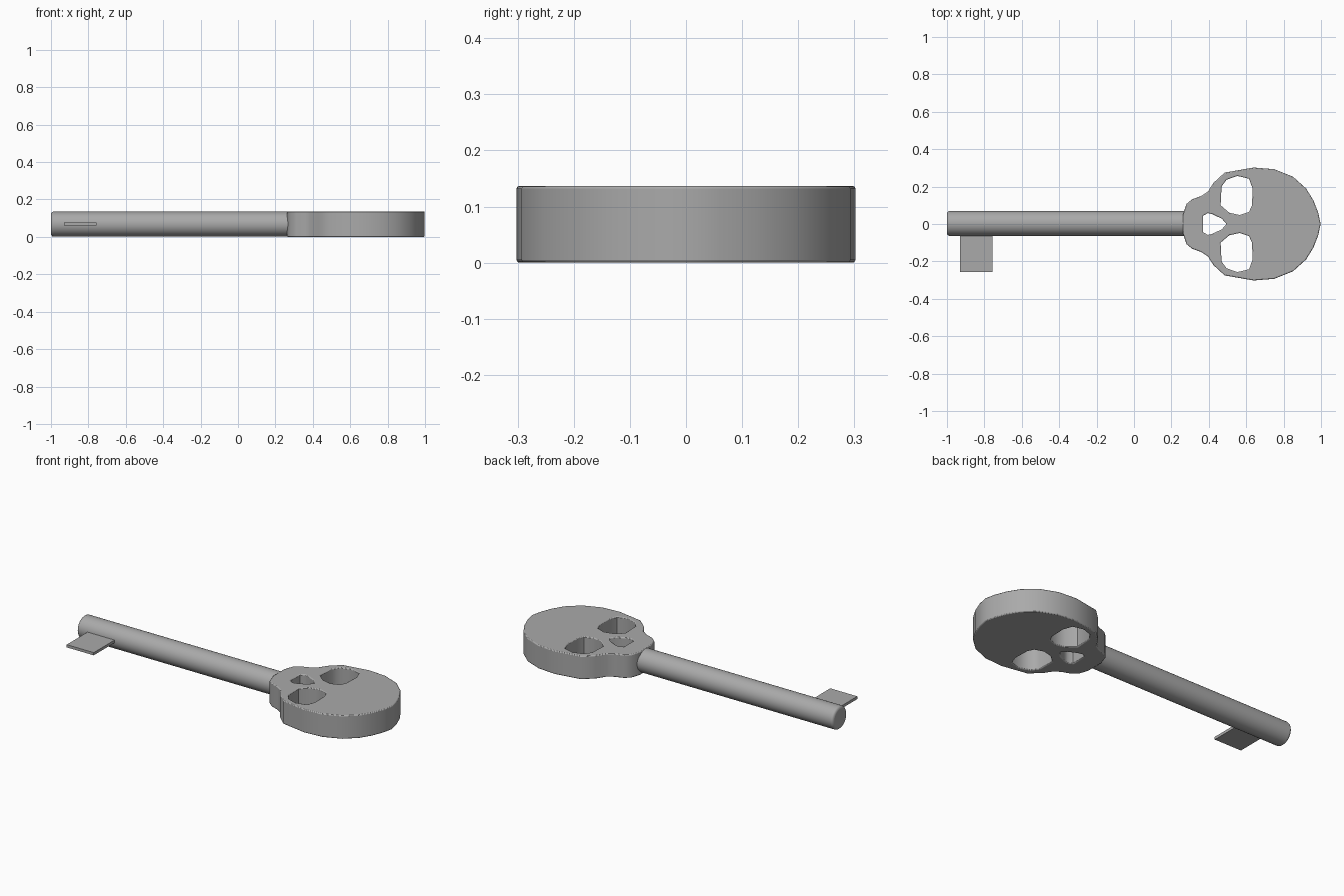
import bpy, bmesh, math
from mathutils import Vector

if "Cube" in bpy.data.objects:
    bpy.data.objects.remove(bpy.data.objects["Cube"])

metal = bpy.data.materials.new("grey metal")
metal.diffuse_color = (0.4, 0.4, 0.4, 1)
metal.use_nodes = True
metal.node_tree.nodes["Principled BSDF"].inputs["Base Color"].default_value = metal.diffuse_color

HEIGHT = 0.137
MID_Z = HEIGHT / 2


def finish(name, bm, bevel=0.0, segments=2):
    bmesh.ops.recalc_face_normals(bm, faces=bm.faces)
    mesh = bpy.data.meshes.new(name)
    bm.to_mesh(mesh)
    bm.free()
    mesh.materials.append(metal)
    ob = bpy.data.objects.new(name, mesh)
    bpy.context.collection.objects.link(ob)
    bpy.ops.object.select_all(action='DESELECT')
    ob.select_set(True)
    bpy.context.view_layer.objects.active = ob
    if bevel:
        mod = ob.modifiers.new("soft edges", 'BEVEL')
        mod.width = bevel
        mod.segments = segments
        mod.limit_method = 'ANGLE'
        mod.angle_limit = math.radians(70)
    bpy.ops.object.shade_smooth_by_angle(angle=math.radians(46))
    return ob


def mirrored(half):
    """Close a half outline by mirroring it across y = 0."""
    return half + [(x, -y) for x, y in reversed(half) if abs(y) > 1e-6]


# Skull bow: outline with two eye holes and a nose hole
outline = mirrored([(0.998, 0), (0.985, 0.06), (0.96, 0.125), (0.92, 0.19),
                    (0.85, 0.253), (0.75, 0.293), (0.64, 0.302), (0.485, 0.275),
                    (0.425, 0.22), (0.395, 0.173), (0.36, 0.15), (0.31, 0.132),
                    (0.28, 0.107), (0.262, 0.05)])
eye = [(0.463, 0.10), (0.468, 0.20), (0.495, 0.237), (0.553, 0.257), (0.615, 0.242),
       (0.634, 0.19), (0.631, 0.10), (0.615, 0.065), (0.565, 0.048), (0.51, 0.06)]
other_eye = [(x, -y) for x, y in eye]
nose = mirrored([(0.495, 0), (0.47, 0.028), (0.42, 0.052), (0.395, 0.058), (0.37, 0.045)])

bm = bmesh.new()
edges = []
for loop in (outline, eye, other_eye, nose):
    vs = [bm.verts.new((x, y, 0)) for x, y in loop]
    edges += [bm.edges.new((vs[i - 1], vs[i])) for i in range(len(vs))]
bmesh.ops.triangle_fill(bm, use_beauty=True, use_dissolve=False, edges=edges, normal=(0, 0, 1))
top = bmesh.ops.extrude_face_region(bm, geom=bm.faces[:])
bmesh.ops.translate(bm, verts=[g for g in top["geom"] if isinstance(g, bmesh.types.BMVert)],
                    vec=(0, 0, HEIGHT))
finish("skull_bow", bm, 0.005)

# Round shaft
X0, X1 = -1.0, 0.31
bm = bmesh.new()
bmesh.ops.create_cone(bm, cap_ends=True, segments=32, radius1=0.067, radius2=0.067, depth=X1 - X0)
for v in bm.verts:
    v.co = Vector(((X0 + X1) / 2 + v.co.z, 0.003 + v.co.x, MID_Z + v.co.y))
finish("shaft", bm, 0.014, 3)

# Flat key bit
bm = bmesh.new()
bmesh.ops.create_cube(bm, size=1)
for v in bm.verts:
    v.co = Vector((-0.843 + v.co.x * 0.175, -0.143 + v.co.y * 0.225, 0.07 + v.co.z * 0.016))
finish("key_bit", bm)
